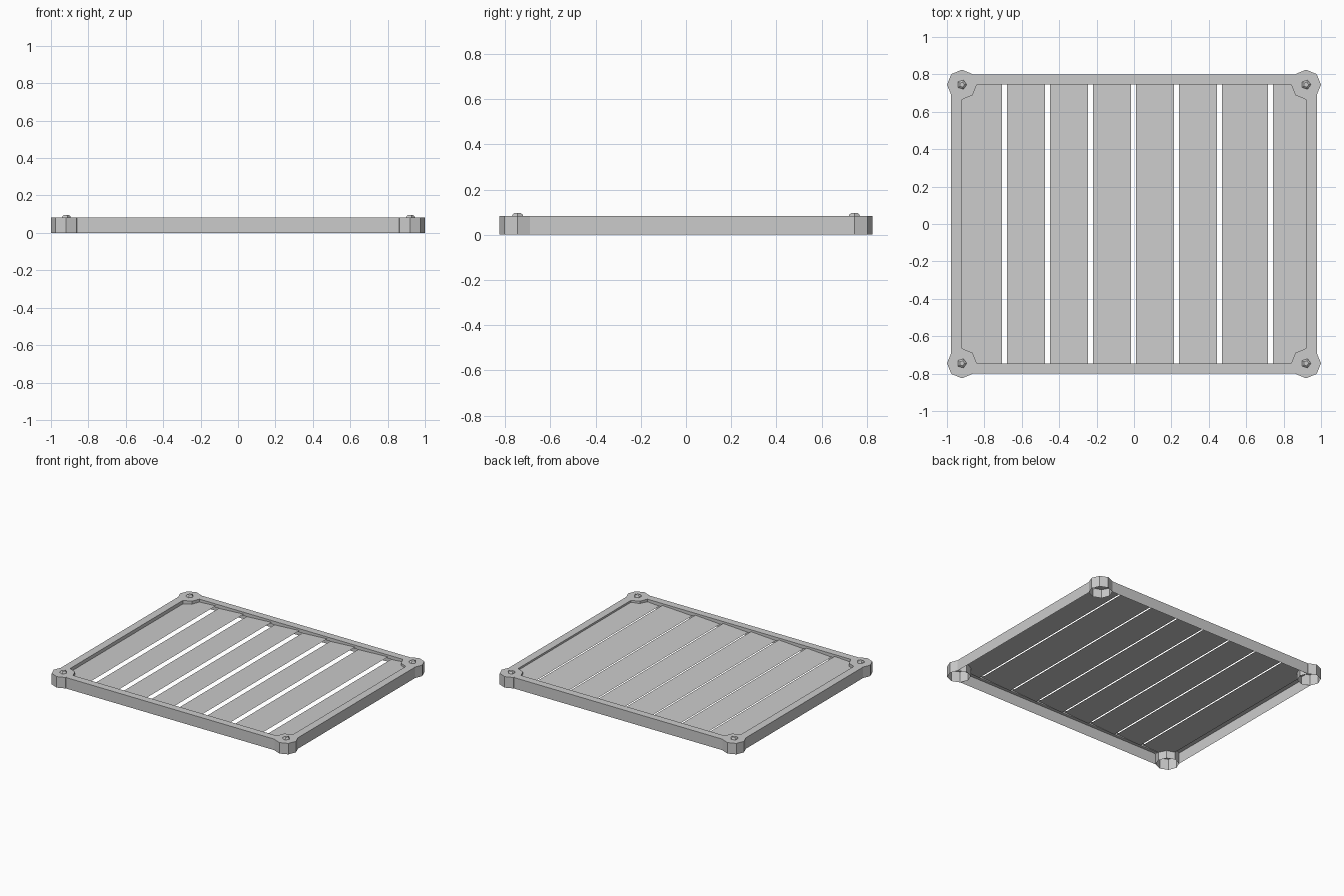
import bpy, math

if "Cube" in bpy.data.objects:
    bpy.data.objects.remove(bpy.data.objects["Cube"])

H = 0.082          # top of the frame
CX, CY = 0.92, 0.745   # corner post centres


def make(name, verts, faces):
    me = bpy.data.meshes.new(name)
    me.from_pydata(verts, [], faces)
    me.update()
    ob = bpy.data.objects.new(name, me)
    bpy.context.collection.objects.link(ob)
    return ob


def strip(name, profile, half, place, flip):
    """Sweep an open profile of (offset, height) along a straight length."""
    n = len(profile)
    verts = [place(o, t, z) for t in (-half, half) for o, z in profile]
    faces = [(i, i + 1, n + i + 1, n + i) for i in range(n - 1)]
    if flip:
        faces = [f[::-1] for f in faces]
    return make(name, verts, faces)


def rings(name, cx, cy, levels, sides):
    """Stacked polygon rings of (radius, height), capped on top, open below."""
    verts = [(cx + r * math.cos(2 * math.pi * k / sides),
              cy + r * math.sin(2 * math.pi * k / sides), z)
             for r, z in levels for k in range(sides)]
    faces = []
    for l in range(len(levels) - 1):
        for k in range(sides):
            a, b = l * sides + k, l * sides + (k + 1) % sides
            faces.append((a, b, b + sides, a + sides))
    top = (len(levels) - 1) * sides
    faces.append(tuple(range(top, top + sides)))
    return make(name, verts, faces)


# Folded sheet rails: outer wall, top lip, small inner drop
def rail_profile(outer, inner):
    return [(outer, 0), (outer, H), (inner, H), (inner, 0.056)]


for s, side in ((-1, "front"), (1, "back")):
    strip(side + "_rail", rail_profile(0.8, CY), 0.86,
          lambda o, t, z: (t, s * o, z), s > 0)
for s, side in ((-1, "left"), (1, "right")):
    strip(side + "_rail", rail_profile(0.978, CX), 0.69,
          lambda o, t, z: (s * o, t, z), s < 0)

# Hollow octagonal corner posts with five-sided rivets
for sx in (-1, 1):
    for sy in (-1, 1):
        rings("corner_post", sx * CX, sy * CY, [(0.08, 0), (0.08, H)], 8)
        rings("rivet", sx * CX, sy * CY,
              [(0.026, H), (0.023, 0.09), (0.014, 0.096)], 5)

# Tilted slats, low on the left edge and high on the right
GAP = 0.025
starts = [-CX, -0.68, -0.45, -0.22, 0.01, 0.24, 0.47, 0.742]
for i, x0 in enumerate(starts):
    x1 = starts[i + 1] - GAP if i + 1 < len(starts) else CX
    z0, z1 = 0.056, 0.068
    make("slat", [(x0, -CY, z0), (x1, -CY, z1), (x1, CY, z1), (x0, CY, z0)],
         [(0, 1, 2, 3)])
